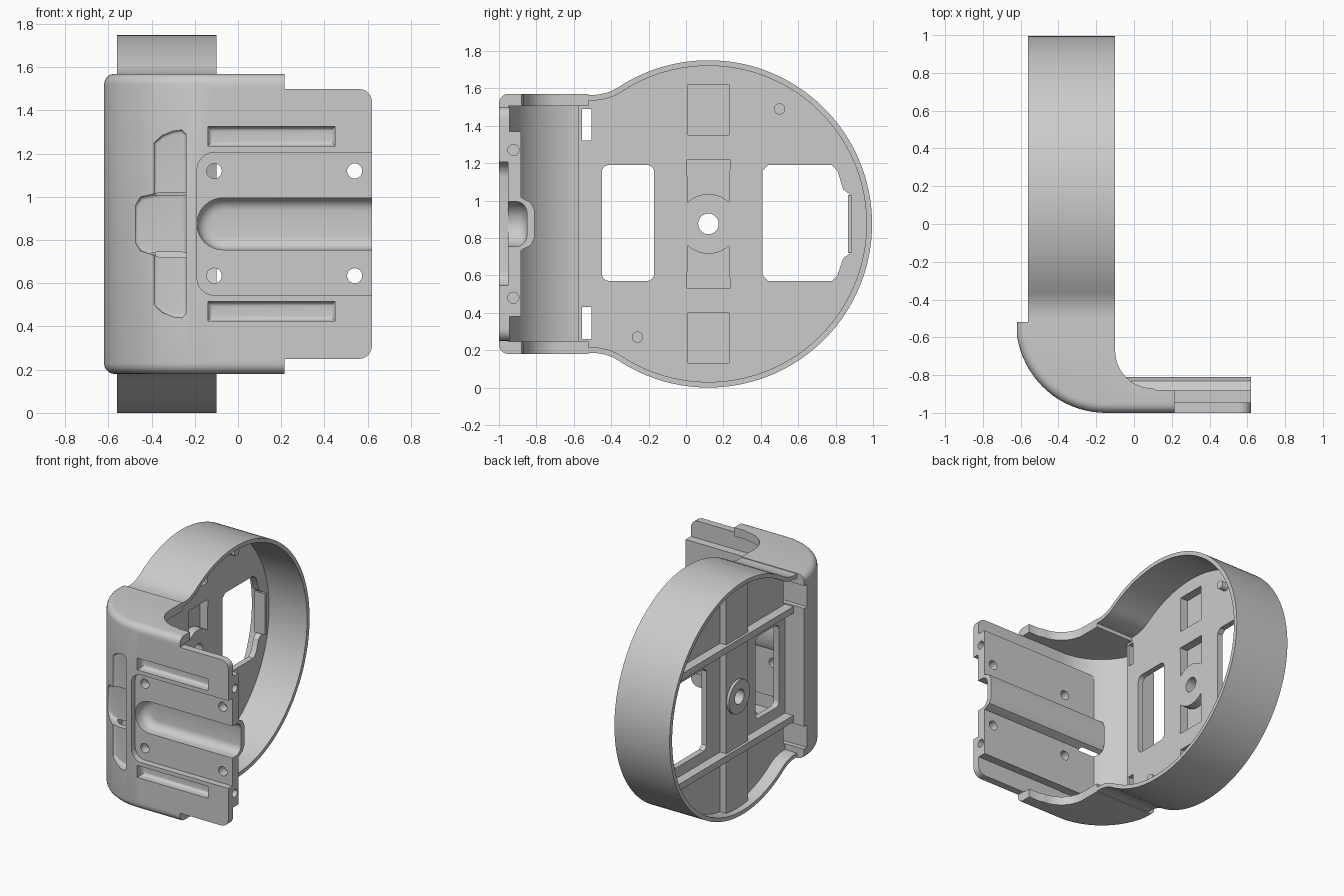
import bpy, bmesh
from math import sin, cos, pi, sqrt, atan2, radians

if "Cube" in bpy.data.objects:
    bpy.data.objects.remove(bpy.data.objects["Cube"])

CY, CZ, R = 0.12, 0.875, 0.875      # hoop centre and radius


def prism(name, pts, axis, lo, hi, bevel_if=None, bevel=0.05):
    """Extrude a 2D outline along an axis, optionally rounding some cap edges."""
    put = {'x': lambda u, v, d: (d, u, v), 'y': lambda u, v, d: (u, d, v),
           'z': lambda u, v, d: (u, v, d)}[axis]
    bm = bmesh.new()
    a = [bm.verts.new(put(u, v, lo)) for u, v in pts]
    b = [bm.verts.new(put(u, v, hi)) for u, v in pts]
    bm.faces.new(a)
    bm.faces.new(b[::-1])
    n = len(pts)
    for i in range(n):
        j = (i + 1) % n
        bm.faces.new((a[i], b[i], b[j], a[j]))
    bmesh.ops.recalc_face_normals(bm, faces=bm.faces)
    if bevel_if:
        es = [e for e in bm.edges if bevel_if(e)]
        bmesh.ops.bevel(bm, geom=es, offset=bevel, segments=5, profile=0.5, affect='EDGES')
    me = bpy.data.meshes.new(name)
    bm.to_mesh(me)
    bm.free()
    ob = bpy.data.objects.new(name, me)
    bpy.context.collection.objects.link(ob)
    return ob


def arc(u, v, r, a0, a1, seg):
    return [(u + r * cos(a0 + (a1 - a0) * i / seg), v + r * sin(a0 + (a1 - a0) * i / seg))
            for i in range(seg + 1)]


def rect(u0, u1, v0, v1, r=0.0, seg=6):
    if r == 0:
        return [(u0, v0), (u1, v0), (u1, v1), (u0, v1)]
    pts = []
    for k, (u, v) in enumerate([(u1 - r, v1 - r), (u0 + r, v1 - r), (u0 + r, v0 + r), (u1 - r, v0 + r)]):
        pts += arc(u, v, r, k * pi / 2, (k + 1) * pi / 2, seg)
    return pts


def disc(u, v, r, seg=28):
    return arc(u, v, r, 0, 2 * pi, seg)[:-1]


def box(name, x, y, z):
    return prism(name, rect(*x, *y), 'z', *z)


def combine(ob, others, op):
    for o in others:
        m = ob.modifiers.new('bool', 'BOOLEAN')
        m.operation, m.object, m.solver = op, o, 'EXACT'
        dg = bpy.context.evaluated_depsgraph_get()
        me = bpy.data.meshes.new_from_object(ob.evaluated_get(dg))
        ob.modifiers.clear()
        if len(me.polygons):
            ob.data = me
        bpy.data.objects.remove(o)


def outline(o, y_end, h=0.69, f=0.257):
    """Hoop outline inset by o: straight neck, concave fillet, big arc, mirrored."""
    d = sqrt((R + f) ** 2 - (h + f) ** 2)
    t = atan2(h + f, -d)
    top = [(y_end, CZ + h - o)]
    top += arc(CY - d, CZ + h + f, f + o, -pi / 2, t - pi, 10)
    low = [(y, 2 * CZ - z) for y, z in reversed(top)]
    return top + arc(CY, CZ, R - o, t, -t, 96)[1:-1] + low


def mirror_z(z0, z1):
    return [(z0, z1), (2 * CZ - z1, 2 * CZ - z0)]


def deep(y):
    """Select the edges lying at depth y."""
    return lambda e: all(abs(v.co.y - y) < 1e-5 for v in e.verts)


# hoop wall
hoop = prism('hoop', outline(0, -0.53) + outline(0.03, -0.53)[::-1], 'x', -0.56, -0.10)

# web plate closing the hoop, with its openings
plate = prism('web_plate', outline(0.012, -0.572), 'x', -0.46, -0.416)
combine(plate, [box('spine', (-0.51, -0.44), (-0.01, 0.25), (0.03, 1.72)),
                prism('hub', disc(CY, CZ, 0.125), 'x', -0.53, -0.44)], 'UNION')
ha = atan2(0.115, 0.11)
bite = [(0.005, 1.22)] + arc(CY, CZ, 0.16, pi - ha, ha, 10) + [(0.235, 1.22)]
cuts = [prism('c', rect(-0.45, -0.17, 0.57, 1.19, 0.04), 'x', -1, 0),
        prism('c', [(0.41, 0.60), (0.44, 0.57), (0.78, 0.57), (0.81, 0.60), (0.84, 0.69), (0.88, 0.72),
                    (0.88, 1.03), (0.84, 1.06), (0.81, 1.16), (0.78, 1.19), (0.44, 1.19), (0.41, 1.16)],
              'x', -1, 0),
        prism('c', disc(CY, CZ, 0.055), 'x', -1, 0),
        prism('c', bite, 'x', -0.48, -0.3),
        prism('c', [(y, 2 * CZ - z) for y, z in bite], 'x', -0.48, -0.3)]
for z in [(1.35, 1.62), (0.13, 0.40)]:
    cuts.append(box('c', (-0.48, -0.3), (0.01, 0.23), z))
for z in mirror_z(1.32, 1.49):
    cuts.append(box('c', (-1, 0), (-0.59, -0.505), z))
combine(plate, cuts, 'DIFFERENCE')

# cross ribs on the back of the web, latch tab and locating pegs
ribs = []
for k, z in enumerate(mirror_z(1.26, 1.31)):
    c = (z[0] + z[1]) / 2 - CZ
    ribs.append(box(f'cross_rib_{k}', (-0.53, -0.45), (-0.54, CY + sqrt(0.855 ** 2 - c * c)), z))
tab = box('latch_tab', (-0.47, -0.38), (0.865, 0.885), (0.72, 1.03))
pegs = [prism('locating_peg', disc(y, z, 0.03, 20), 'x', -0.43, -0.36) for y, z in ((0.5, 1.49), (-0.26, 0.27))]

# curved body shell
prof = arc(-0.15, -0.52, 0.475, pi, 1.5 * pi, 20)
prof = [(max(x, -0.62), max(-1, y * 1.01 + 0.0052)) for x, y in prof[:-1]] + [(-0.15, -1)]
outer = prof + [(0.215, -1)]
prof = outer + [(0.215, -0.88), (0.12, -0.88)] + arc(0.10, -0.67, 0.20, 1.5 * pi, pi, 12) + [(-0.10, -0.52)]
keys = {(round(x, 4), round(y, 4)) for x, y in outer}
body = prism('body_shell', prof, 'z', 0.18, 1.57,
             lambda e: abs(e.verts[0].co.z - e.verts[1].co.z) < 1e-5 and
             all((round(v.co.x, 4), round(v.co.y, 4)) in keys for v in e.verts))
cavity = [(-0.418, -0.40), (-0.418, -0.575)] + arc(-0.15, -0.535, 0.415, pi * 1.03, 1.5 * pi, 18) + [(1, -0.95), (1, -0.40)]
combine(body, [prism('c', cavity, 'z', 0.245, 1.505)], 'DIFFERENCE')

# mounting tongue, its thicker middle and the bulge behind the groove
tongue = [(-0.12, 0.25)] + arc(0.56, 0.31, 0.06, -pi / 2, 0, 6) + arc(0.56, 1.44, 0.06, 0, pi / 2, 6) + [(-0.12, 1.5)]
backing = [(-0.42, -0.882), (-0.42, -0.89), (-0.36, -0.925), (-0.28, -0.965), (0.62, -0.965), (0.62, -0.882)]
bulge = [(-0.90, 0.73), (-0.88, 0.735), (-0.83, 0.76), (-0.81, 0.80)]
bulge = bulge + [(y, 2 * CZ - z) for y, z in reversed(bulge)]
combine(body, [prism('p', tongue, 'y', -1.0, -0.945),
               prism('p', backing, 'z', 0.38, 1.37),
               prism('p', bulge, 'x', -0.41, 0.62)], 'UNION')

# recesses: panel, long groove, slots, finger pocket, screw holes
groove = arc(-0.07, CZ, 0.12, pi / 2, 1.5 * pi, 16) + [(0.8, CZ - 0.12), (0.8, CZ + 0.12)]
thumb = [(-0.24, 0.72), (-0.24, 1.02), (-0.36, 1.02), (-0.45, 1.0), (-0.48, 0.96), (-0.48, 0.79), (-0.45, 0.75), (-0.36, 0.72)]
finger = [(-0.24, 0.46), (-0.26, 0.44), (-0.30, 0.445), (-0.35, 0.465), (-0.39, 0.50)]
finger = finger + [(x, 2 * CZ - z) for x, z in reversed(finger)]
cuts = [prism('c', rect(-0.19, 0.9, 0.545, 1.205, 0.08), 'y', -1.1, -0.952),
        prism('c', groove, 'y', -1.1, -0.85, deep(-0.85), 0.06),
        prism('c', finger, 'y', -1.1, -0.922, deep(-0.922), 0.015),
        prism('c', thumb, 'y', -1.1, -0.862, deep(-0.862), 0.02)]
for z in mirror_z(1.235, 1.325):
    cuts.append(prism('c', rect(-0.14, 0.45, *z), 'y', -1.1, -0.94, deep(-0.94), 0.025))
for z in (1.12, 0.635):
    for x in (-0.11, 0.54):
        cuts.append(prism('c', disc(x, z, 0.035, 24), 'y', -1.1, -0.7))
for z in (1.27, 0.48):
    cuts.append(prism('c', disc(-0.923, z, 0.03, 20), 'x', 0.5, 0.7))
for z in mirror_z(1.32, 1.49):
    cuts.append(box('c', (-0.8, -0.3), (-0.555, -0.40), z))
combine(body, cuts, 'DIFFERENCE')

# shading
for ob in [hoop, plate, body, tab] + ribs + pegs:
    bpy.ops.object.select_all(action='DESELECT')
    ob.select_set(True)
    bpy.context.view_layer.objects.active = ob
    bpy.ops.object.shade_smooth_by_angle(angle=radians(30))
